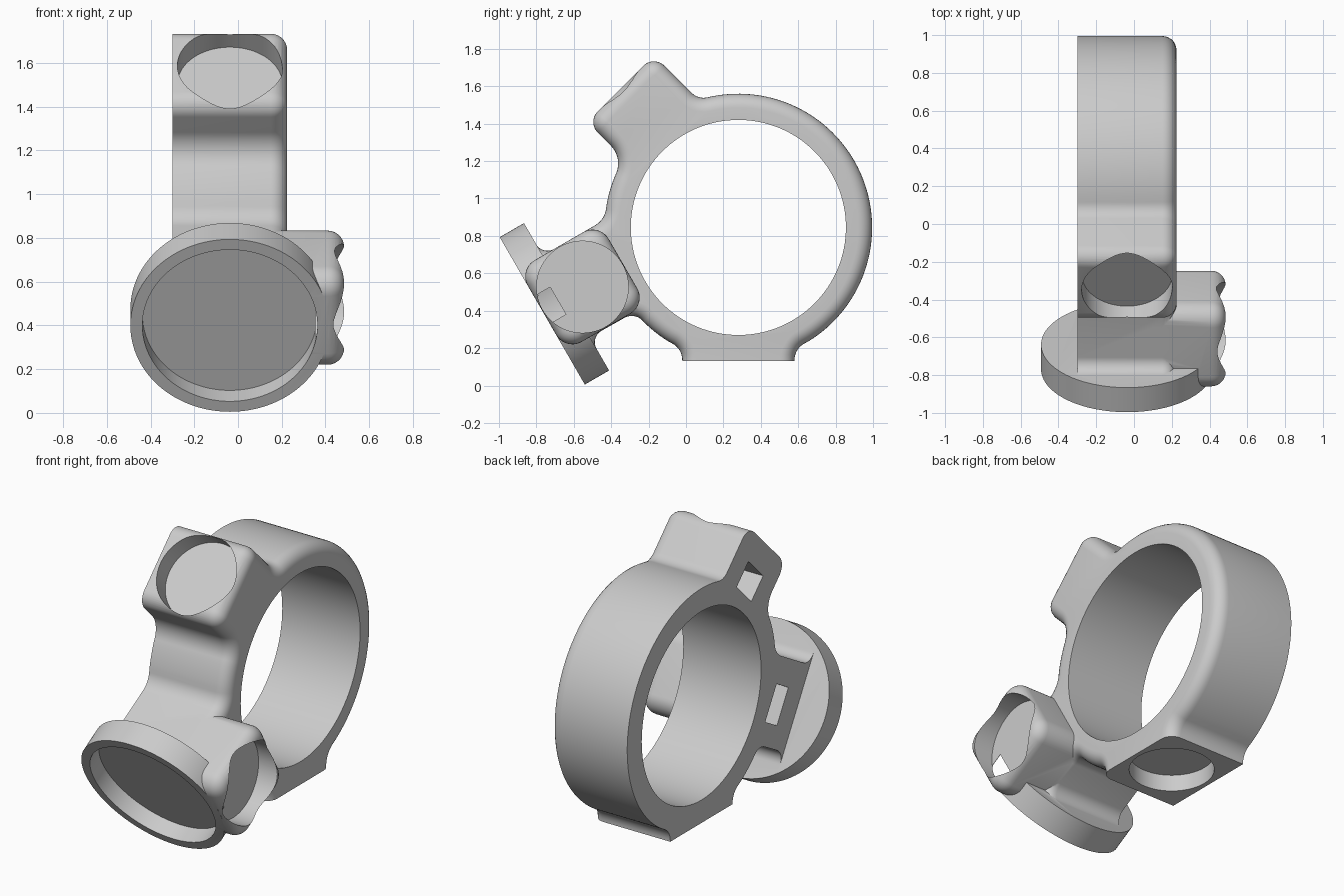
import bpy, bmesh, math
from mathutils import Vector, Matrix

if "Cube" in bpy.data.objects:
    bpy.data.objects.remove(bpy.data.objects["Cube"], do_unlink=True)

SHADE = (0.6, 0.6, 0.6, 1)
grey = bpy.data.materials.new("plain grey")
grey.use_nodes = True
grey.diffuse_color = SHADE
grey.node_tree.nodes["Principled BSDF"].inputs["Base Color"].default_value = SHADE

MID_X = -0.037                    # middle of the ring's width
LEFT, RIGHT = -0.3, 0.225         # flat side and rounded side of the ring
RING = Vector((0.28, 0.845))      # ring centre (y, z)
ROUND = 0.075
TILT_N = Vector((-math.sqrt(0.75), -0.5))    # lens axis in (y, z)
TILT_T = Vector((-0.5, math.sqrt(0.75)))


def tilted(d, t):
    return TILT_N * d + TILT_T * t


def to_object(name, bm):
    bm.normal_update()
    bmesh.ops.recalc_face_normals(bm, faces=bm.faces)
    if bm.calc_volume(signed=True) < 0:
        bmesh.ops.reverse_faces(bm, faces=bm.faces)
    mesh = bpy.data.meshes.new(name)
    bm.to_mesh(mesh)
    bm.free()
    obj = bpy.data.objects.new(name, mesh)
    bpy.context.collection.objects.link(obj)
    mesh.materials.append(grey)
    return obj


def rounded(corners):
    """Closed outline from (point, radius) corners with arcs at the corners."""
    out = []
    for i, (p, r) in enumerate(corners):
        if r == 0:
            out.append(p)
            continue
        a = (corners[i - 1][0] - p).normalized()
        b = (corners[(i + 1) % len(corners)][0] - p).normalized()
        half = a.angle(b) / 2
        centre = p + (a + b).normalized() * r / math.sin(half)
        start = p + a * r / math.tan(half) - centre
        end = p + b * r / math.tan(half) - centre
        sweep = math.atan2(start.x * end.y - start.y * end.x, start.dot(end))
        for k in range(11):
            turn = sweep * k / 10
            c, s = math.cos(turn), math.sin(turn)
            out.append(centre + Vector((c * start.x - s * start.y, s * start.x + c * start.y)))
    return [p for i, p in enumerate(out) if (p - out[i - 1]).length > 0.002]


def inset(outline, amount):
    """Move a counterclockwise outline inwards by an even distance."""
    out = []
    for i, p in enumerate(outline):
        a = (p - outline[i - 1]).normalized()
        b = (outline[(i + 1) % len(outline)] - p).normalized()
        na, nb = Vector((-a.y, a.x)), Vector((-b.y, b.x))
        out.append(p + (na + nb) * amount / (1 + na.dot(nb)))
    return out


def slab(outline, x0, x1):
    """Extrude a (y, z) outline along x with a quarter-round +x rim."""
    bm = bmesh.new()
    levels = [(x0, 0)]
    for k in range(8):
        a = math.pi / 2 * k / 7
        levels.append((x1 - ROUND * (1 - math.sin(a)), ROUND * (1 - math.cos(a))))
    loops = [[bm.verts.new((x, p.x, p.y)) for p in inset(outline, amount)]
             for x, amount in levels]
    bm.faces.new(loops[0][::-1])
    bm.faces.new(loops[-1])
    for low, high in zip(loops, loops[1:]):
        for i in range(len(low)):
            bm.faces.new((low[i - 1], low[i], high[i], high[i - 1]))
    bm.normal_update()
    return bm


def trim(bm, point, normal):
    """Cut off everything on the normal's side and close the cut."""
    cut = bmesh.ops.bisect_plane(bm, geom=bm.verts[:] + bm.edges[:] + bm.faces[:],
                                 plane_co=point, plane_no=normal, clear_outer=True)
    edges = [e for e in cut["geom_cut"] if isinstance(e, bmesh.types.BMEdge)]
    bmesh.ops.edgeloop_fill(bm, edges=edges)
    bm.normal_update()


def cylinder(name, start, axis, length, radius):
    axis = Vector(axis).normalized()
    place = Matrix.Translation(Vector(start) + axis * length / 2)
    bm = bmesh.new()
    bmesh.ops.create_cone(bm, cap_ends=True, segments=128, radius1=radius, radius2=radius,
                          depth=length, matrix=place @ axis.to_track_quat('Z', 'Y').to_matrix().to_4x4())
    return to_object(name, bm)


def slot(name, x0, x1, centre, size, angle):
    bm = bmesh.new()
    place = (Matrix.Translation(((x0 + x1) / 2, centre.x, centre.y))
             @ Matrix.Rotation(math.radians(angle), 4, 'X')
             @ Matrix.Diagonal((x1 - x0, size[0], size[1], 1)))
    bmesh.ops.create_cube(bm, size=1, matrix=place)
    return to_object(name, bm)


def ring_arc(a0, a1, n):
    angles = [math.radians(a0 + (a1 - a0) * i / n) for i in range(n + 1)]
    return [(RING + Vector((math.cos(a), math.sin(a))) * 0.715, 0) for a in angles]


def corner(y, z, r=0):
    return (Vector((y, z)), r)


# Side outline, counterclockwise: foot, ring, upper socket, lens arm
outline = [corner(0.58, -0.05), corner(0.58, 0.195, 0.1)]
outline += ring_arc(-58, 103, 70)
outline += [corner(0.065, 1.53, 0.09), corner(-0.172, 1.766, 0.08),
            corner(-0.529, 1.409, 0.08), corner(-0.335, 1.215, 0.135)]
outline += ring_arc(157, 170, 6)
outline += [corner(-0.435, 0.886, 0.12), (tilted(0.316, 0.985), 0.07),
            (tilted(0.316, 1.1), 0), (tilted(0.55, 1.1), 0),
            (tilted(0.55, 0.37), 0), (tilted(0.316, 0.37), 0),
            (tilted(0.316, 0.48), 0.07), corner(-0.27, 0.395, 0.08)]
outline += ring_arc(225, 238, 6)
outline += [corner(-0.02, 0.195, 0.1), corner(-0.02, -0.05)]
bm = slab(rounded(outline), LEFT, RIGHT)
lens_axis = Vector((0, TILT_N.x, TILT_N.y))
trim(bm, lens_axis * 0.35, lens_axis)
trim(bm, Vector((0, 0, 0.13)), Vector((0, 0, -1)))
body = to_object("ring_body", bm)

# Side socket block and lens disc
square = [(tilted(0.216 + 0.25 * a, 0.733 + 0.252 * b), 0.1)
          for a, b in ((-1, -1), (-1, 1), (1, 1), (1, -1))]
side_block = to_object("side_block", slab(rounded(square), 0.1, 0.485))


def on_lens(d):
    p = tilted(d, 0.73)
    return (MID_X, p.x, p.y)


disc = cylinder("front_disc", on_lens(0.316), lens_axis, 0.15, 0.455)

# Recesses
side = tilted(0.216, 0.733)
face = Vector((-0.35, 1.587))
inward = Vector((1, -1)).normalized()
floor = face + inward * 0.12
cutters = [
    cylinder("ring_hole", (-1, RING.x, RING.y), (1, 0, 0), 2, 0.575),
    cylinder("disc_recess", on_lens(0.366), lens_axis, 0.4, 0.4),
    cylinder("side_recess", (0.355, side.x, side.y), (1, 0, 0), 0.4, 0.245),
    cylinder("upper_recess", (MID_X, floor.x, floor.y), (0, -1, 1), 0.4, 0.24),
    cylinder("foot_recess", (MID_X, RING.x, 0.23), (0, 0, -1), 0.4, 0.235),
    slot("side_window", 0.2, 0.37, tilted(0.404, 0.737), (0.076, 0.164), 30),
    slot("upper_slot", -0.4, -0.05, face + inward * 0.23, (0.2, 0.16), 45),
    slot("lower_slot", -0.4, -0.05, tilted(0.1, 0.72), (0.13, 0.22), 30),
]

# Join and carve
parts = [(side_block, 'UNION'), (disc, 'UNION')] + [(c, 'DIFFERENCE') for c in cutters]
for other, mode in parts:
    other.hide_render = True
    mod = body.modifiers.new(other.name, 'BOOLEAN')
    mod.object, mod.operation, mod.solver = other, mode, 'EXACT'
bpy.context.view_layer.update()
carved = bpy.data.meshes.new_from_object(body.evaluated_get(bpy.context.evaluated_depsgraph_get()))
body.modifiers.clear()
body.data = carved
carved.materials.clear()
carved.materials.append(grey)
for poly in carved.polygons:
    poly.material_index = 0
for other, mode in parts:
    bpy.data.objects.remove(other, do_unlink=True)

bpy.ops.object.select_all(action='DESELECT')
body.select_set(True)
bpy.context.view_layer.objects.active = body
bpy.ops.object.shade_smooth_by_angle(angle=math.radians(30))
